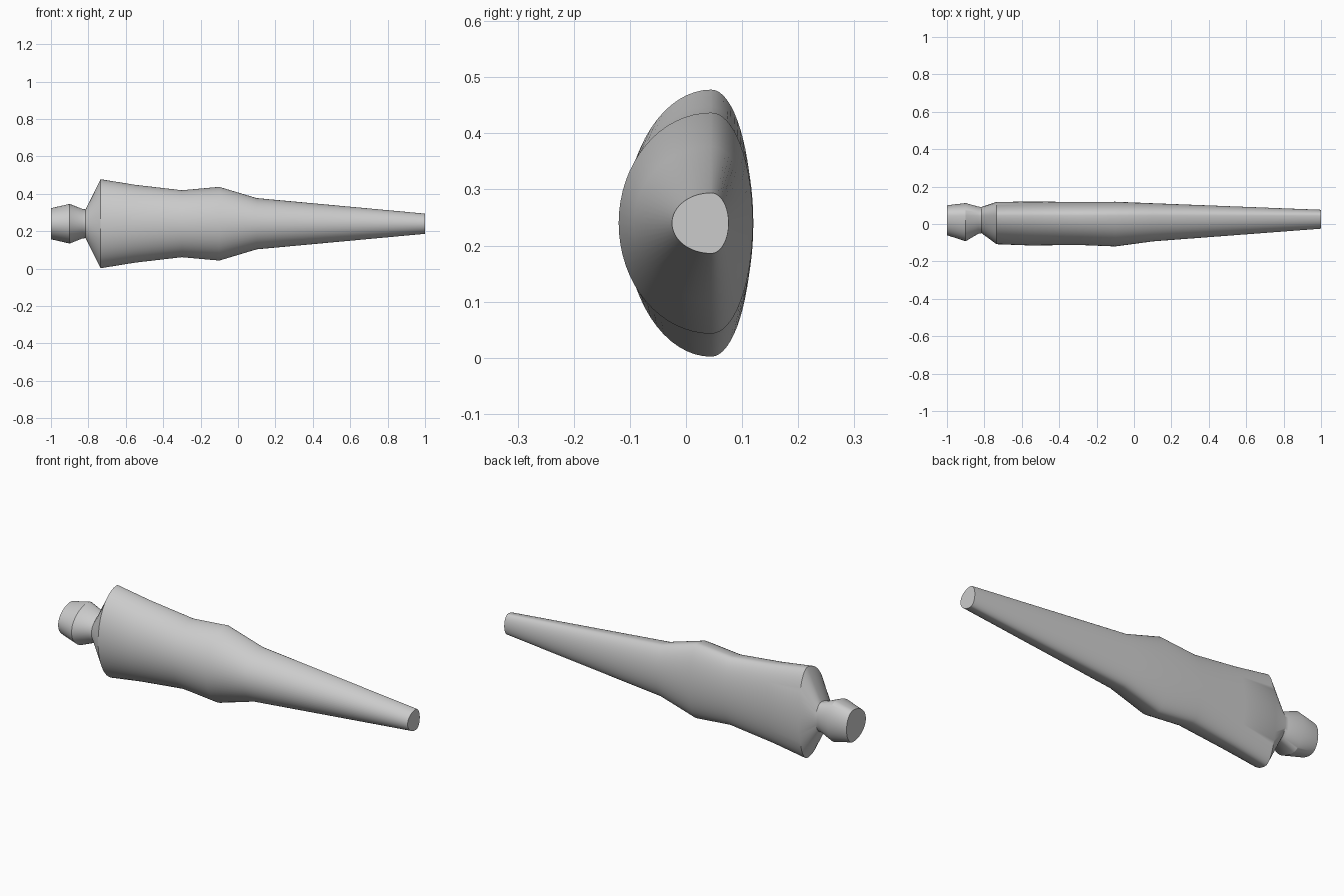
import bpy, bmesh, math

if "Cube" in bpy.data.objects:
    bpy.data.objects.remove(bpy.data.objects["Cube"])

CY, CZ, N = 0.045, 0.24, 64

# stations along the body: x, half height, front depth, back depth
STATIONS = [
    (-1.00, 0.083, 0.105, 0.055),
    (-0.90, 0.106, 0.137, 0.067),
    (-0.832, 0.079, 0.097, 0.048),
    (-0.815, 0.077, 0.094, 0.046),
    (-0.735, 0.238, 0.153, 0.073),
    (-0.55, 0.208, 0.160, 0.075),
    (-0.30, 0.179, 0.157, 0.073),
    (-0.10, 0.197, 0.165, 0.074),
    (0.10, 0.137, 0.138, 0.066),
    (1.00, 0.054, 0.070, 0.031),
]


def ring(bm, x, h, front, back):
    """Cross-section of two half ellipses, deep in front, shallow behind."""
    verts = []
    for i in range(N):
        a = 2 * math.pi * i / N
        c = math.cos(a)
        y = CY + c * (back if c > 0 else front)
        verts.append(bm.verts.new((x, y, CZ + h * math.sin(a))))
    return verts


# lofted handle with end knob, neck and long taper
bm = bmesh.new()
rings = [ring(bm, *s) for s in STATIONS]
for a, b in zip(rings, rings[1:]):
    for i in range(N):
        j = (i + 1) % N
        bm.faces.new((a[i], a[j], b[j], b[i]))
bm.faces.new(rings[0])
bm.faces.new(rings[-1])
bmesh.ops.recalc_face_normals(bm, faces=bm.faces)
mesh = bpy.data.meshes.new("tapered_handle")
bm.to_mesh(mesh)
bm.free()
handle = bpy.data.objects.new("tapered_handle", mesh)
bpy.context.collection.objects.link(handle)

bpy.context.view_layer.objects.active = handle
handle.select_set(True)
bpy.ops.object.shade_smooth_by_angle(angle=math.radians(30))
